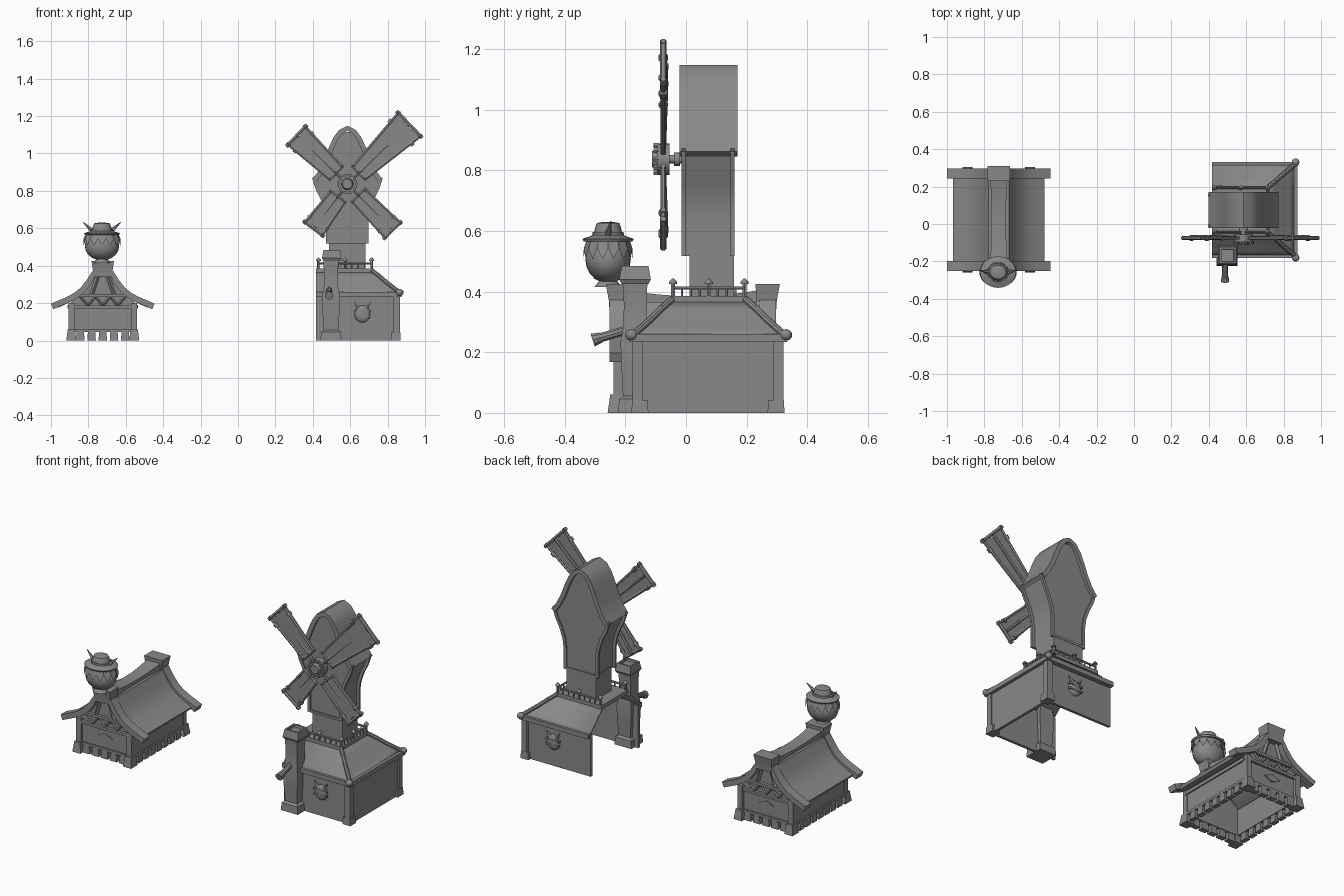
import bpy, bmesh
from math import sin, cos, pi, radians
from mathutils import Vector

if "Cube" in bpy.data.objects:
    bpy.data.objects.remove(bpy.data.objects["Cube"], do_unlink=True)

GREY = (0.25, 0.25, 0.25, 1)
mat = bpy.data.materials.new("plain grey")
mat.use_nodes = True
mat.diffuse_color = GREY
mat.node_tree.nodes["Principled BSDF"].inputs["Base Color"].default_value = GREY
made = []


def loft(name, rings, closed=True, caps=True):
    """Skin a list of equally long point rings."""
    bm = bmesh.new()
    vs = [[bm.verts.new(p) for p in ring] for ring in rings]
    n = len(rings[0])
    for a, b in zip(vs, vs[1:]):
        for i in range(n if closed else n - 1):
            j = (i + 1) % n
            bm.faces.new((a[i], a[j], b[j], b[i]))
    if caps:
        bm.faces.new(vs[0][::-1])
        bm.faces.new(vs[-1])
    bmesh.ops.recalc_face_normals(bm, faces=bm.faces)
    mesh = bpy.data.meshes.new(name)
    bm.to_mesh(mesh)
    bm.free()
    ob = bpy.data.objects.new(name, mesh)
    bpy.context.collection.objects.link(ob)
    mesh.materials.append(mat)
    made.append(ob)
    return ob


def rect(x, y, hx, hy, z):
    return [(x + a * hx, y + b * hy, z) for a, b in ((-1, -1), (1, -1), (1, 1), (-1, 1))]


def block(name, x, y, hx, hy, z0, z1, top=1.0):
    return loft(name, [rect(x, y, hx, hy, z0), rect(x, y, hx * top, hy * top, z1)])


def prism(name, pts, y0, y1):
    return loft(name, [[(x, y, z) for x, z in pts] for y in (y0, y1)])


def rod(name, p, q, r0, r1=None, n=8):
    p, q = Vector(p), Vector(q)
    turn = (q - p).to_track_quat('Z', 'Y')
    circle = [Vector((cos(2 * pi * i / n), sin(2 * pi * i / n), 0)) for i in range(n)]
    r1 = r0 if r1 is None else r1
    return loft(name, [[c + turn @ (v * r) for v in circle] for c, r in ((p, r0), (q, r1))])


def lathe(name, x, y, profile, n=24, squash=1.0):
    return loft(name, [[(x + r * cos(2 * pi * i / n), y + squash * r * sin(2 * pi * i / n), z)
                        for i in range(n)] for r, z in profile])


def ball(name, x, y, z, rx, ry, rz, n=16):
    k = 10
    prof = [(max(rx * sin(pi * i / k), 0.002), z - rz * cos(pi * i / k)) for i in range(k + 1)]
    return lathe(name, x, y, prof, n, ry / rx)


def thicken(pts, t):
    """Closed outline of an open line given thickness t on its right side."""
    pts = [Vector(p) for p in pts]
    inner = []
    for i, p in enumerate(pts):
        d = (pts[min(i + 1, len(pts) - 1)] - pts[max(i - 1, 0)]).normalized()
        inner.append(p + Vector((d.y, -d.x)) * t)
    return [tuple(p) for p in pts + inner[::-1]]


def both_sides(half, cx):
    """Mirror a half line (outer end first, centre last) about cx, running left to right."""
    left = [(cx - x, z) for x, z in half]
    right = [(cx + x, z) for x, z in half[::-1]]
    return left + (right[1:] if half[-1][0] == 0 else right)


# ---------------- Small house ----------------
HX, HY = -0.723, 0.0225
SLOPE = [(0.277, 0.197), (0.2, 0.23), (0.155, 0.253), (0.118, 0.283), (0.085, 0.325), (0.055, 0.372)]
BODY = [(0.245, 0.192), (0.2, 0.214), (0.155, 0.237), (0.118, 0.267), (0.085, 0.31), (0.055, 0.365)]
prism("house_roof", thicken(both_sides(BODY, HX), 0.018), -0.22, 0.265)
for s, tag in ((-1, "front"), (1, "back")):
    y = HY + s * 0.2475
    prism(tag + "_bargeboard", thicken(both_sides(SLOPE, HX), 0.032), y - 0.027, y + 0.027)
    yc = HY + s * 0.243
    loft(tag + "_ridge_cap", [rect(HX, yc, 0.05, 0.032, 0.34), rect(HX, yc, 0.052, 0.034, 0.37),
                              rect(HX, yc + s * 0.004, 0.06, 0.04, 0.425)])
    # Gable wall and its timber truss
    yw = HY + s * 0.235
    gable = both_sides([(0.19, 0.185), (0.15, 0.225), (0.11, 0.26), (0.06, 0.34)], HX)
    prism(tag + "_gable", gable, yw - 0.006, yw + 0.006)
    yt = HY + s * 0.248
    for z, h in ((0.18, 0.185), (0.24, 0.125)):
        block(tag + "_tie_beam", HX, yt, h, 0.012, z - 0.008, z + 0.008)
    for i in range(6):
        x = HX - 0.12 + i * 0.04
        up = i % 2
        rod(tag + "_lattice", (x, yt, 0.188 if up else 0.235), (x + 0.04, yt, 0.235 if up else 0.188), 0.007, n=4)
    for m in (-1, 1):
        rod(tag + "_king_strut", (HX + m * 0.06, yt, 0.245), (HX + m * 0.025, yt, 0.35), 0.011, n=4)
    # Wall with diamond plaque
    yd = HY + s * 0.245
    block(tag + "_wall", HX, HY + s * 0.235, 0.17, 0.01, 0.045, 0.185)
    prism(tag + "_diamond", [(HX - 0.05, 0.125), (HX, 0.102), (HX + 0.05, 0.125), (HX, 0.148)], yd - 0.004, yd + 0.006)
    block(tag + "_sill", HX, HY + s * 0.24, 0.18, 0.015, 0.045, 0.06)
    for i in range(5):
        block(tag + "_footing", HX - 0.12 + i * 0.06, HY + s * 0.242, 0.023, 0.016, 0, 0.045, 0.85)
    # Side wall, corner posts and feet
    x = HX + s * 0.17
    block("side_wall", x, HY, 0.01, 0.235, 0.045, 0.2)
    block("side_sill", x + s * 0.004, HY, 0.014, 0.24, 0.045, 0.06)
    block("side_top_beam", x + s * 0.004, HY, 0.014, 0.24, 0.17, 0.19)
    for i in range(7):
        block("side_footing", x + s * 0.005, HY - 0.18 + i * 0.06, 0.014, 0.022, 0, 0.045, 0.85)
    for m in (-1, 1):
        px, py = HX + m * 0.168, HY + s * 0.245
        block("corner_post", px, py, 0.016, 0.016, 0.05, 0.2)
        block("corner_foot", px, py + s * 0.005, 0.027, 0.031, 0, 0.06, 0.72)

# Sagging ridge beam
ridge = []
for i in range(9):
    t = i / 4 - 1
    y, w, top = HY + t * 0.23, 0.038 + 0.009 * t * t, 0.385 + 0.022 * t * t
    ridge.append([(HX - w, y, 0.335), (HX + w, y, 0.335), (HX + w, y, top), (HX - w, y, top)])
loft("ridge_beam", ridge)

# Round scarecrow head with a ragged fringe and a brimmed hat
KX, KY = -0.727, -0.257
ball("head", KX, KY, 0.506, 0.092, 0.075, 0.078, 24)
lathe("neck", KX, KY, [(0.045, 0.415), (0.03, 0.435), (0.05, 0.445)], 12)
fringe = []
for r, z, jag in ((0.085, 0.575, 0), (0.1, 0.525, 0.018)):
    fringe.append([(KX + r * cos(pi * i / 14), KY + 0.82 * r * sin(pi * i / 14), z - jag * (i % 2 * 2 - 1))
                   for i in range(28)])
loft("ragged_fringe", fringe, caps=False)
lathe("hat", KX, KY, [(0.05, 0.562), (0.092, 0.566), (0.096, 0.574), (0.07, 0.582), (0.054, 0.588),
                      (0.048, 0.612), (0.042, 0.626), (0.02, 0.63)], 20, 0.88)
lathe("hat_band", KX, KY, [(0.058, 0.584), (0.057, 0.597)], 20, 0.9)
for m in (-1, 1):
    rod("hat_feather", (KX + m * 0.055, KY, 0.59), (KX + m * 0.1, KY + 0.01, 0.632), 0.012, 0.002, 5)

# ---------------- Windmill base, open on one side ----------------
X0, X1, Y0, Y1 = 0.418, 0.856, -0.16, 0.305
MY = (Y0 + Y1) / 2
WX, WH = (X0 + X1) / 2, (X1 - X0) / 2
block("mill_side_wall", X1 - 0.008, MY, 0.008, (Y1 - Y0) / 2, 0, 0.25)
for s, tag in ((-1, "front"), (1, "back")):
    y = MY + s * (Y1 - Y0) / 2
    block("mill_" + tag + "_wall", WX, y - s * 0.008, WH, 0.008, 0, 0.25)
    block("mill_corner_post", X1 - 0.008, y, 0.017, 0.017, 0.03, 0.25)
    block("mill_corner_foot", X1 - 0.012, y - s * 0.008, 0.026, 0.028, 0, 0.042, 0.92)
    # Horned round emblem
    ex, ez = 0.665, 0.142
    ball(tag + "_emblem", ex, y, ez, 0.042, 0.016, 0.046)
    for z, r in ((0.157, 0.045), (0.128, 0.043)):
        block(tag + "_emblem_band", ex, y + s * 0.008, r, 0.008, z - 0.005, z + 0.005)
    for m in (-1, 1):
        rod(tag + "_emblem_horn", (ex + m * 0.02, y + s * 0.005, 0.172), (ex + m * 0.045, y + s * 0.005, 0.205), 0.012, 0.002, 6)

# Concave hipped roof with hip ribs and eave beams
RISE = [(1, 0.248), (0.75, 0.278), (0.5, 0.308), (0.25, 0.342), (0, 0.372)]


def eave(t):
    return 0.715 + 0.157 * t, -0.045 - 0.135 * t, 0.195 + 0.135 * t


roof = []
for t, z in RISE:
    xe, yf, yb = eave(t)
    roof.append([(X0, yf, z), (xe, yf, z), (xe, yb, z), (X0, yb, z)])
ob = loft("mill_roof", roof, closed=False, caps=False)
ob.modifiers.new("thickness", "SOLIDIFY").thickness = 0.012
xe, yf, yb = eave(1)
block("side_eave", xe - 0.012, MY, 0.014, 0.26, 0.234, 0.26)
for k in (0, 1):
    y, s = ((yf, -1), (yb, 1))[k]
    block("end_eave", (X0 + xe) / 2, y - s * 0.012, (xe - X0) / 2, 0.014, 0.234, 0.26)
    pts = [Vector((eave(t)[0], eave(t)[1 + k], z + 0.004)) for t, z in RISE]
    for a, b in zip(pts, pts[1:]):
        rod("hip_rib", a, b, 0.012)
    ball("hip_knob", xe - 0.008, y, 0.257, 0.021, 0.021, 0.019, 10)

# Platform with railing
block("platform", 0.571, 0.075, 0.153, 0.128, 0.362, 0.386)
corners = [(0.43, -0.043), (0.715, -0.043), (0.715, 0.193), (0.43, 0.193)]
for (ax, ay), (bx, by) in zip(corners, corners[1:]):
    rod("railing", (ax, ay, 0.412), (bx, by, 0.412), 0.006, n=6)
    for i in range(9):
        t = i / 8
        x, y = ax + (bx - ax) * t, ay + (by - ay) * t
        if i % 4 == 0:
            rod("rail_post", (x, y, 0.38), (x, y, 0.43), 0.007, n=6)
            lathe("post_cap", x, y, [(0.014, 0.425), (0.013, 0.432), (0.003, 0.443)], 8)
        else:
            rod("baluster", (x, y, 0.38), (x, y, 0.412), 0.004, n=5)

# Tower: plinth, flared body, bell roof
TX, TY = 0.585, 0.075
block("tower_plinth", TX, 0.085, 0.098, 0.073, 0.38, 0.53)
FLARE = [(0.096, 0.518), (0.096, 0.64), (0.104, 0.7), (0.125, 0.76), (0.155, 0.82), (0.172, 0.875)]
BELL = [(0.188, 0.862), (0.155, 0.905), (0.125, 0.965), (0.1, 1.03), (0.075, 1.085), (0.045, 1.126), (0, 1.148)]
shell = both_sides(FLARE + [(x - 0.012, z - 0.012) for x, z in BELL[1:-1]], TX)
prism("tower_body", shell, -0.008, 0.153)
prism("bell_roof", thicken(both_sides(BELL, TX), 0.026), -0.022, 0.17)
for m in (-1, 1):
    side = thicken([(TX + m * x, z) for x, z in FLARE], 0.018 * m)
    for y in (-0.015, 0.147):
        prism("tower_trim", side, y, y + 0.013)
for y in (-0.015, 0.147):
    prism("tower_foot_trim", [(TX - 0.096, 0.518), (TX + 0.096, 0.518), (TX + 0.096, 0.532), (TX - 0.096, 0.532)], y, y + 0.013)

# Sails and hub
CZ, SY = 0.837, -0.075
rod("axle", (TX, -0.11, CZ), (TX, 0, CZ), 0.014, n=12)
rod("hub_collar", (TX, -0.04, CZ), (TX, -0.02, CZ), 0.022, n=12)
rod("hub_disc", (TX, -0.095, CZ), (TX, -0.055, CZ), 0.052, n=20)
rod("hub_nose", (TX, -0.112, CZ), (TX, -0.09, CZ), 0.026, 0.034, 16)
for i in range(10):
    a = 2 * pi * i / 10
    px, pz = TX + 0.047 * cos(a), CZ + 0.047 * sin(a)
    rod("hub_peg", (px, -0.107, pz), (px, -0.09, pz), 0.009, n=6)
SAILS = [(43.8, 0.465, 0.1), (136.4, 0.38, 0.08), (233, 0.305, 0.072), (314.4, 0.35, 0.07)]
for angle, length, wide in SAILS:
    u = Vector((cos(radians(angle)), 0, sin(radians(angle))))
    v = Vector((-u.z, 0, u.x))

    def at(r, w, y=SY):
        return Vector((TX, y, CZ)) + u * r + v * w

    w0, w1, r0 = 0.046, wide - 0.014, 0.085
    line = [(r0, -w0), (length, -w1), (length - 0.016, -w1 / 2), (length - 0.02, 0),
            (length - 0.016, w1 / 2), (length, w1), (r0, w0)]
    loft("sail_cloth", [[at(r, w, y) for r, w in line] for y in (SY - 0.003, SY + 0.003)])
    rod("sail_spar", at(0.03, 0), at(length - 0.01, 0, SY + 0.008), 0.009, n=6)
    rod("sail_inner_bar", at(r0, -w0 - 0.01), at(r0, w0 + 0.01), 0.009, n=6)
    rod("sail_end_bar", at(length - 0.006, -wide), at(length - 0.006, wide), 0.011, n=6)
    for m in (-1, 1):
        rod("sail_pole", at(r0, m * w0), at(length + 0.006, m * w1), 0.009, n=6)
        rod("pole_clamp", at(length * 0.83, m * (w1 - 0.006)), at(length * 0.88, m * (w1 - 0.003)), 0.015, n=6)

# Square chimney pillar with spout
PX, PY = 0.497, -0.168
COLUMN = [(0.056, 0), (0.053, 0.045), (0.04, 0.055), (0.045, 0.15), (0.048, 0.23), (0.038, 0.29), (0.037, 0.36), (0.041, 0.43)]
loft("chimney", [rect(PX, PY, r, r, z) for r, z in COLUMN])
CAP = [(0.044, 0.425), (0.052, 0.44), (0.044, 0.485), (0.034, 0.485), (0.032, 0.472)]
loft("chimney_cap", [rect(PX + 0.004, PY, r, r, z) for r, z in CAP])
rod("spout", (0.487, -0.19, 0.275), (0.487, -0.285, 0.247), 0.015, 0.016, 10)
rod("spout_lip", (0.487, -0.28, 0.249), (0.487, -0.308, 0.24), 0.018, 0.023, 10)

# Smooth shading with crisp edges
bpy.ops.object.select_all(action='DESELECT')
for ob in made:
    ob.select_set(True)
bpy.context.view_layer.objects.active = made[0]
bpy.ops.object.shade_smooth_by_angle(angle=radians(35))
